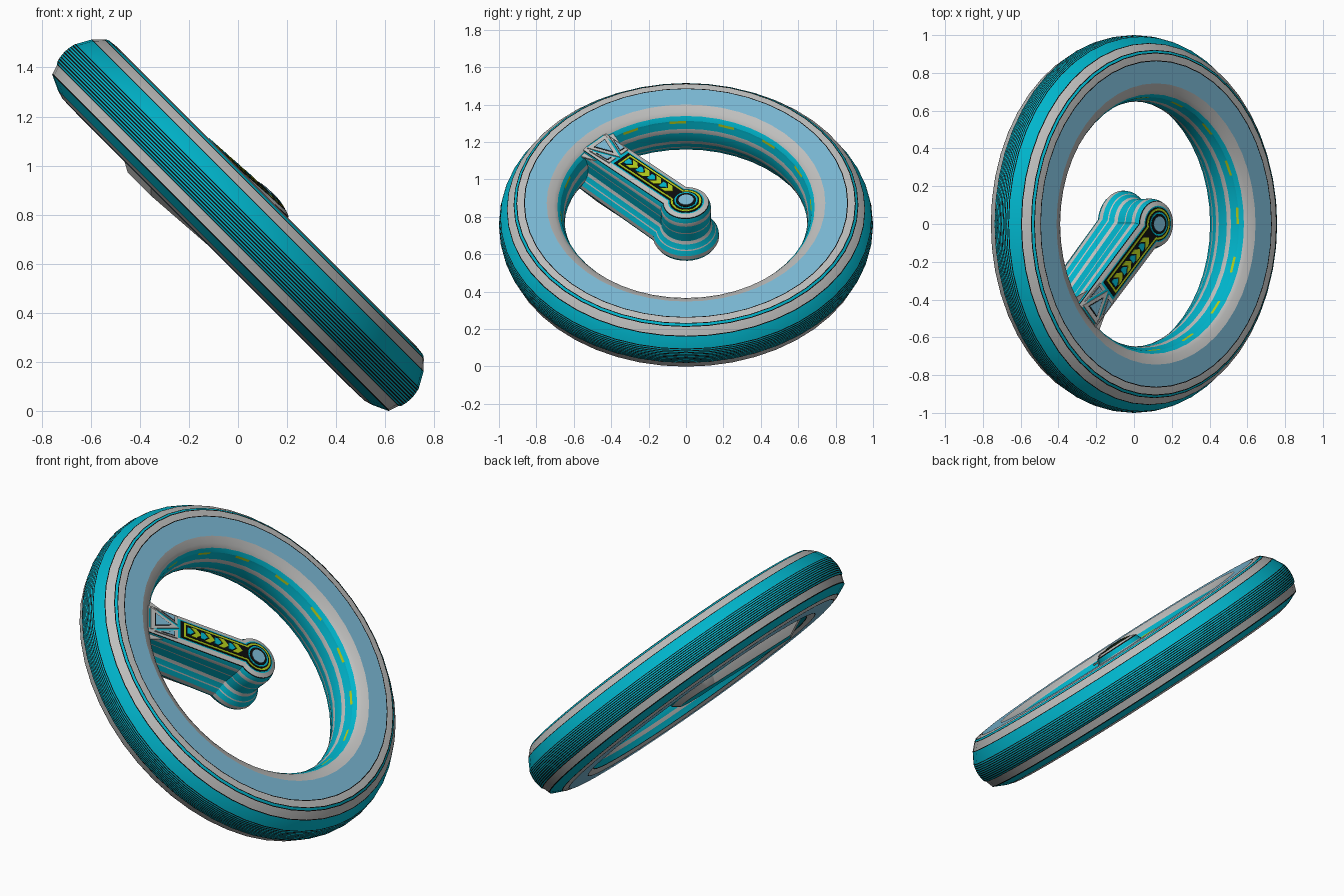
import bpy, bmesh, math
from mathutils import Matrix, Vector

if "Cube" in bpy.data.objects:
    bpy.data.objects.remove(bpy.data.objects["Cube"])

COLOURS = {
    "teal": (0.0, 0.46, 0.60, 1), "grey": (0.52, 0.52, 0.51, 1),
    "black": (0.004, 0.004, 0.004, 1), "light_blue": (0.20, 0.49, 0.67, 1),
    "lime": (0.45, 0.60, 0.01, 1),
}
NAMES = list(COLOURS)
MATS = []
for name, col in COLOURS.items():
    m = bpy.data.materials.new(name)
    m.diffuse_color = col
    m.use_nodes = True
    m.node_tree.nodes["Principled BSDF"].inputs["Base Color"].default_value = m.diffuse_color
    MATS.append(m)

# The wheel leans 45 degrees; the arm points down-left in the wheel's plane
WHEEL = Matrix.Translation((0, 0, 0.757)) @ Matrix.Rotation(math.radians(45), 4, 'Y')
ARM = WHEEL @ Matrix.Rotation(math.radians(225), 4, 'Z')
SLOPE = 0.045                                  # arm front sinks towards the ring
SHEAR = Matrix.Identity(4)
SHEAR[2][0] = -SLOPE
ARM_TOP = ARM @ SHEAR


def finish(bm, name, matrix, smooth=True):
    bmesh.ops.recalc_face_normals(bm, faces=bm.faces)
    me = bpy.data.meshes.new(name)
    bm.to_mesh(me)
    bm.free()
    for m in MATS:
        me.materials.append(m)
    me.transform(matrix)
    ob = bpy.data.objects.new(name, me)
    bpy.context.collection.objects.link(ob)
    if smooth:
        bpy.ops.object.select_all(action='DESELECT')
        ob.select_set(True)
        bpy.context.view_layer.objects.active = ob
        bpy.ops.object.shade_smooth_by_angle(angle=math.radians(20))
    return ob


def seamed(points, line=0.005):
    """Adds a thin black seam at the end of every band on the outer side of the ring."""
    out = []
    for i, (r, n, c) in enumerate(points):
        b = points[(i + 1) % len(points)][:2]
        out.append((r, n, c))
        length = math.dist((r, n), b)
        if r > 0.74 and length > 2 * line:
            t = 1 - line / length
            out.append((r + (b[0] - r) * t, n + (b[1] - n) * t, "black"))
    return out


# ---- Ring: revolved profile of (radius, depth, colour of next band)
def rim(n):
    return 1 - 3 * n * n


profile = [(0.745, 0.165, "light_blue"), (0.867, 0.165, "grey"), (0.908, 0.160, "teal"),
           (0.922, 0.150, "grey"), (0.958, 0.112, "teal")]
ridges = 9
for i in range(ridges + 1):
    n = 0.05 - 0.10 * i / ridges
    profile.append((rim(n), n, "teal"))
profile += [(0.984, -0.060, "grey"), (0.970, -0.102, "teal"), (0.905, -0.132, "grey"),
            (0.870, -0.142, "light_blue"), (0.745, -0.145, "grey"), (0.700, -0.130, "teal"),
            (0.685, -0.100, "grey"), (0.672, -0.080, "teal"), (0.655, -0.040, "grey"),
            (0.650, -0.015, "teal"), (0.650, 0.045, "grey"), (0.656, 0.070, "teal"),
            (0.668, 0.100, "lime"), (0.672, 0.114, "teal"), (0.688, 0.135, "grey"),
            (0.708, 0.150, "grey")]
profile = seamed(profile)

SEG = 48
bm = bmesh.new()
loops = []
for r, n, c in profile:
    loops.append([bm.verts.new((r * math.cos(a), r * math.sin(a), n))
                  for a in (2 * math.pi * k / SEG for k in range(SEG))])
for i, (r, n, c) in enumerate(profile):
    a, b = loops[i], loops[(i + 1) % len(loops)]
    for k in range(SEG):
        f = bm.faces.new((a[k], a[(k + 1) % SEG], b[(k + 1) % SEG], b[k]))
        col = "teal" if c == "lime" and k % 3 else c   # dashed lights
        f.material_index = NAMES.index(col)
finish(bm, "ring", WHEEL)


# ---- Arm: keyhole outlines lofted through layered depths
def keyhole(h, hub, end):
    a0 = math.asin(h / hub)
    pts = [(end, h)]
    for k in range(25):
        a = a0 + (2 * math.pi - 2 * a0) * k / 24
        pts.append((hub * math.cos(a), hub * math.sin(a)))
    return pts + [(end, -h)]


def loft(name, levels, end, cap_top, cap_bottom, matrix, sloped=False, flare=0.035):
    bm = bmesh.new()
    rows = []
    for h, n, c in levels:
        slope, stop = 0, end
        if sloped:
            slope = SLOPE * max(0, (n - 0.06) / 0.118)
            if n < -0.12:                      # back swells, then ramps into the ring
                slope, stop = 0.05, 0.57
        rows.append([bm.verts.new((x, y, n - slope * x)) for x, y in keyhole(h, h + flare, stop)])
    count = len(rows[0])
    for i in range(len(rows) - 1):
        for k in range(count):
            f = bm.faces.new((rows[i][k], rows[i][(k + 1) % count],
                              rows[i + 1][(k + 1) % count], rows[i + 1][k]))
            f.material_index = NAMES.index(levels[i][2])
    for row, c in ((rows[0], cap_top), (rows[-1], cap_bottom)):
        bm.faces.new(row).material_index = NAMES.index(c)
    return finish(bm, name, matrix)


loft("arm", [
    (0.062, 0.178, "grey"), (0.086, 0.168, "black"), (0.088, 0.163, "teal"),
    (0.097, 0.140, "grey"), (0.100, 0.118, "teal"), (0.098, 0.070, "grey"),
    (0.098, 0.062, "teal"), (0.098, 0.010, "grey"), (0.106, -0.008, "teal"),
    (0.122, -0.032, "grey"), (0.126, -0.038, "teal"), (0.140, -0.062, "grey"),
    (0.142, -0.085, "teal"), (0.132, -0.105, "grey"), (0.095, -0.138, "grey")],
    0.69, "teal", "teal", ARM, True)

# Lime outline and dark channel on the front of the arm
loft("dark_border", [(0.054, 0.181, "black"), (0.054, 0.176, "black")], 0.49, "black", "black", ARM_TOP)
loft("light_outline", [(0.047, 0.183, "lime"), (0.047, 0.177, "lime")], 0.47, "lime", "lime", ARM_TOP)
loft("dark_channel", [(0.036, 0.185, "black"), (0.036, 0.178, "black")], 0.458, "black", "black", ARM_TOP)


def plate(name, pts, top, colour, thick=0.006):
    bm = bmesh.new()
    f = bm.faces.new([bm.verts.new((x, y, top)) for x, y in pts])
    ext = bmesh.ops.extrude_face_region(bm, geom=[f])
    for v in ext["geom"]:
        if isinstance(v, bmesh.types.BMVert):
            v.co.z -= thick
    for f in bm.faces:
        f.material_index = NAMES.index(colour)
    return finish(bm, name, ARM_TOP, False)


def disc(r):
    return [(r * math.cos(2 * math.pi * k / 24), r * math.sin(2 * math.pi * k / 24)) for k in range(24)]


# Hub cap: nested discs
for i, (r, c) in enumerate([(0.063, "teal"), (0.054, "black"), (0.040, "light_blue")]):
    plate("hub_disc_" + str(i + 1), disc(r), 0.187 + 0.002 * i, c)

# Chevrons and dashes along the arm
for i in range(4):
    s = 0.10 + 0.088 * i
    plate("chevron_" + str(i + 1), [(s, 0), (s + 0.03, 0.028), (s + 0.065, 0.028),
          (s + 0.035, 0), (s + 0.065, -0.028), (s + 0.03, -0.028)], 0.188, "lime")
    plate("dash_" + str(i + 1), [(s + 0.045, 0), (s + 0.068, 0.020), (s + 0.088, 0.020),
          (s + 0.088, -0.020), (s + 0.068, -0.020)], 0.188, "teal")


# Triangular brackets where the arm meets the ring
def bracket(name, tri):
    centre = sum((Vector(p) for p in tri), Vector((0, 0))) / 3
    for i, (k, c) in enumerate([(1.0, "grey"), (0.60, "black"), (0.52, "light_blue")]):
        pts = [tuple(centre + (Vector(p) - centre) * k) for p in tri]
        plate(f"{name}_{i + 1}", pts, 0.183 + 0.002 * i, c, thick=0.008)


bracket("middle_bracket", [(0.50, 0), (0.68, 0.070), (0.68, -0.070)])
for side in (1, -1):
    label = "left" if side > 0 else "right"
    bracket("side_bracket_" + label,
            [(0.51, 0.018 * side), (0.51, 0.070 * side), (0.655, 0.076 * side)])
    # corner gusset blending the arm into the ring
    plate("gusset_" + label,
          [(0.57, 0.085 * side), (0.69, 0.085 * side), (0.68, 0.125 * side)], 0.160, "grey", thick=0.009)
